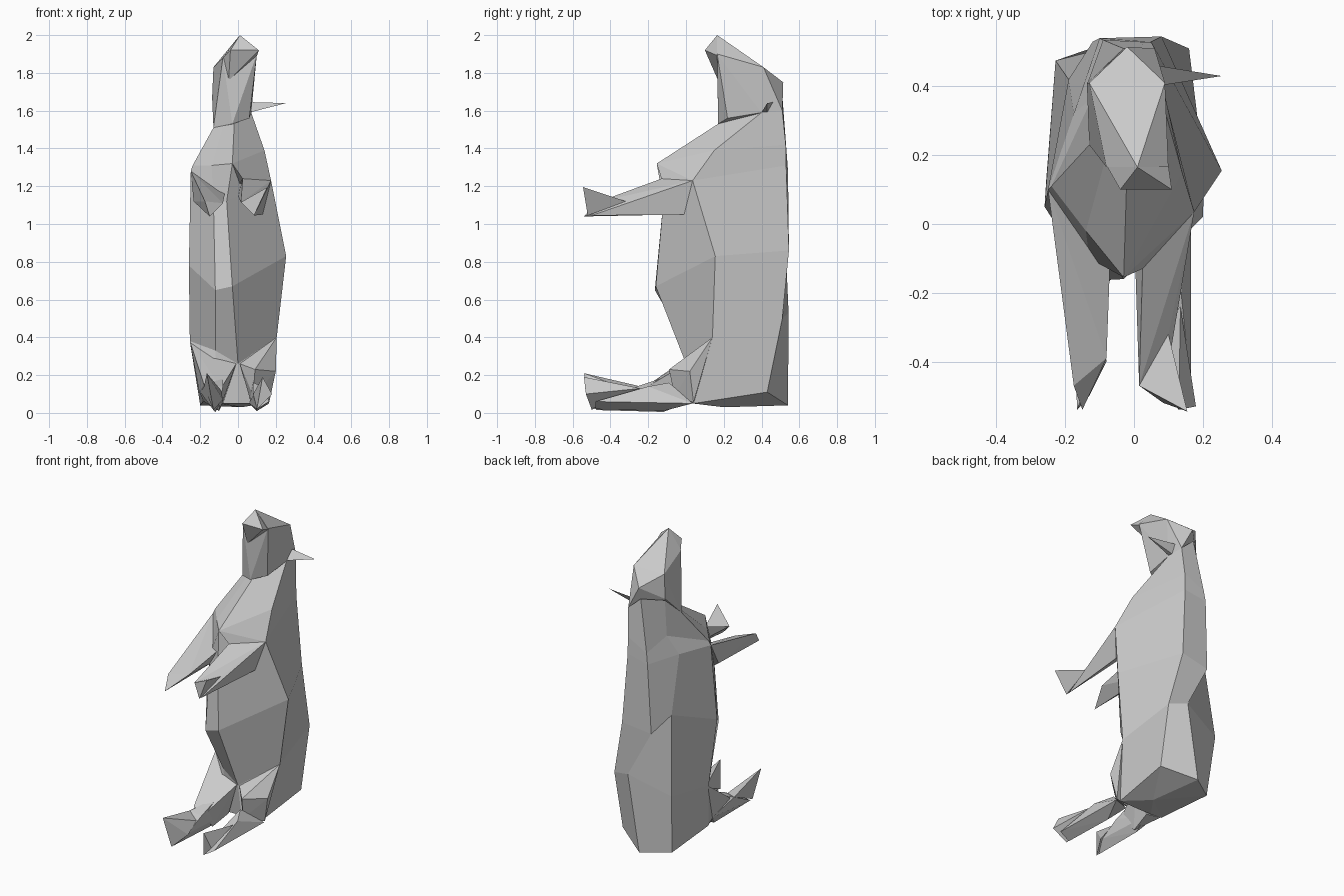
import bpy
import bmesh

# One plain grey for the whole animal
grey = bpy.data.materials.new("light grey")
grey.diffuse_color = (0.6, 0.6, 0.6, 1)


def finish(name, bm):
    bmesh.ops.recalc_face_normals(bm, faces=bm.faces)
    mesh = bpy.data.meshes.new(name)
    bm.to_mesh(mesh)
    bm.free()
    mesh.materials.append(grey)
    obj = bpy.data.objects.new(name, mesh)
    bpy.context.collection.objects.link(obj)
    return obj


def hull(name, points):
    """Faceted solid wrapped around a few corner points."""
    bm = bmesh.new()
    verts = [bm.verts.new(p) for p in points]
    res = bmesh.ops.convex_hull(bm, input=verts)
    loose = {v for v in res["geom_interior"] + res["geom_unused"]
             if isinstance(v, bmesh.types.BMVert)}
    bmesh.ops.delete(bm, geom=list(loose), context='VERTS')
    return finish(name, bm)


def loft(name, rings, bottom):
    """Skin rings of equal length; close the base around one point."""
    bm = bmesh.new()
    rows = [[bm.verts.new(p) for p in ring] for ring in rings]
    n = len(rows[0])
    for a, b in zip(rows, rows[1:]):
        for i in range(n):
            j = (i + 1) % n
            bm.faces.new((a[i], a[j], b[j], b[i]))
    low = bm.verts.new(bottom)
    for i in range(n):
        bm.faces.new((low, rows[0][(i + 1) % n], rows[0][i]))
    bm.faces.new(rows[-1])
    return finish(name, bm)


# Torso rings: front, right, back right, back, back left, left, front left
loft("body", [
    [(0, .035, .05), (.14, .04, .05), (.155, .43, .11), (-.04, .54, .04),
     (-.20, .43, .04), (-.185, .03, .06), (-.10, .035, .05)],
    [(0, 0, .26), (.205, .14, .40), (.16, .51, .50), (.04, .543, .53),
     (-.228, .475, .43), (-.255, .13, .38), (-.12, .02, .33)],
    [(-.03, -.16, .67), (.255, .155, .83), (.08, .545, .86), (-.12, .53, .83),
     (-.19, .42, .93), (-.26, .05, .78), (-.12, -.165, .65)],
    [(-.06, -.12, 1.12), (.175, .035, 1.23), (.05, .53, 1.31), (-.10, .54, 1.28),
     (-.175, .32, 1.285), (-.25, .10, 1.28), (-.13, -.10, 1.12)],
    [(-.03, -.155, 1.32), (.14, .15, 1.39), (.05, .528, 1.42), (-.09, .535, 1.35),
     (-.12, .37, 1.41), (-.24, .11, 1.31), (-.14, -.02, 1.31)],
    [(-.02, .17, 1.53), (.07, .40, 1.59), (.06, .51, 1.60), (-.03, .51, 1.68),
     (-.135, .41, 1.66), (-.13, .23, 1.51), (-.08, .20, 1.52)],
], (.02, .2, .03))

# Chest facet running down to the right shoulder
hull("right_shoulder", [(-.03, -.155, 1.32), (.14, .15, 1.39), (.175, .035, 1.23),
                        (.025, -.13, 1.24), (0, .03, 1.20)])

# Head and muzzle
hull("head", [(.01, .165, 2), (.09, .41, 1.83), (-.13, .41, 1.83),
              (-.02, .515, 1.75), (.10, .165, 1.90), (-.08, .165, 1.88),
              (.06, .22, 1.56), (-.03, .17, 1.53), (-.13, .23, 1.51),
              (.07, .40, 1.59), (.06, .51, 1.60), (-.137, .41, 1.67)])
hull("muzzle", [(.01, .165, 2), (.11, .10, 1.92), (-.04, .10, 1.92),
                (.10, .17, 1.89), (-.05, .17, 1.76), (-.08, .17, 1.88)])

# Thin pointed ear on one side
hull("ear", [(.06, .40, 1.59), (.07, .46, 1.645), (.06, .43, 1.59),
             (.255, .43, 1.64)])

# Arms reaching forward, one hand tipped up
hull("right_arm", [(.175, .035, 1.23), (.025, -.13, 1.24), (.13, -.01, 1.05),
                   (0, 0, 1.15), (.015, -.47, 1.115), (.10, -.32, 1.12),
                   (.085, -.50, 1.045)])
hull("right_hand", [(.015, -.47, 1.115), (.10, -.32, 1.12), (.085, -.52, 1.045),
                    (.155, -.545, 1.195)])
hull("left_arm", [(-.25, .10, 1.28), (-.07, -.12, 1.16), (-.235, 0, 1.12),
                  (-.14, -.05, 1.05), (-.08, -.39, 1.11), (-.175, -.47, 1.12),
                  (-.15, -.54, 1.04)])

# Thighs joining the belly to the feet
hull("right_thigh", [(.205, .14, .40), (.01, 0, .26), (.20, .02, .22),
                     (.09, -.09, .23), (.165, .04, .055), (.07, .02, .05),
                     (.08, -.06, .09)])
hull("left_thigh", [(-.255, .14, .38), (-.01, 0, .26), (-.205, .02, .11),
                    (-.08, -.09, .21), (-.18, .03, .06), (-.08, .02, .05),
                    (-.10, -.12, .01), (-.18, -.20, .15), (-.09, -.22, .13)])

# Long feet with raised toes
hull("right_foot", [(.08, -.09, .16), (.165, .035, .05), (.06, 0, .05),
                    (.10, -.12, .01), (.137, -.20, .14), (.08, -.31, .095),
                    (.10, -.48, .02), (.165, -.48, .06)])
hull("right_toe", [(.08, -.31, .10), (.135, -.24, .13), (.10, -.50, .02),
                   (.18, -.53, .10), (.13, -.54, .19)])
hull("left_foot", [(-.08, -.08, .20), (-.20, .02, .11), (-.09, 0, .05),
                   (-.12, -.12, .005), (-.08, -.26, .14), (-.18, -.24, .14),
                   (-.09, -.40, .07), (-.13, -.48, .015)])
hull("left_toe", [(-.18, -.24, .14), (-.09, -.30, .12), (-.08, -.40, .07),
                  (-.13, -.50, .015), (-.165, -.54, .21)])
